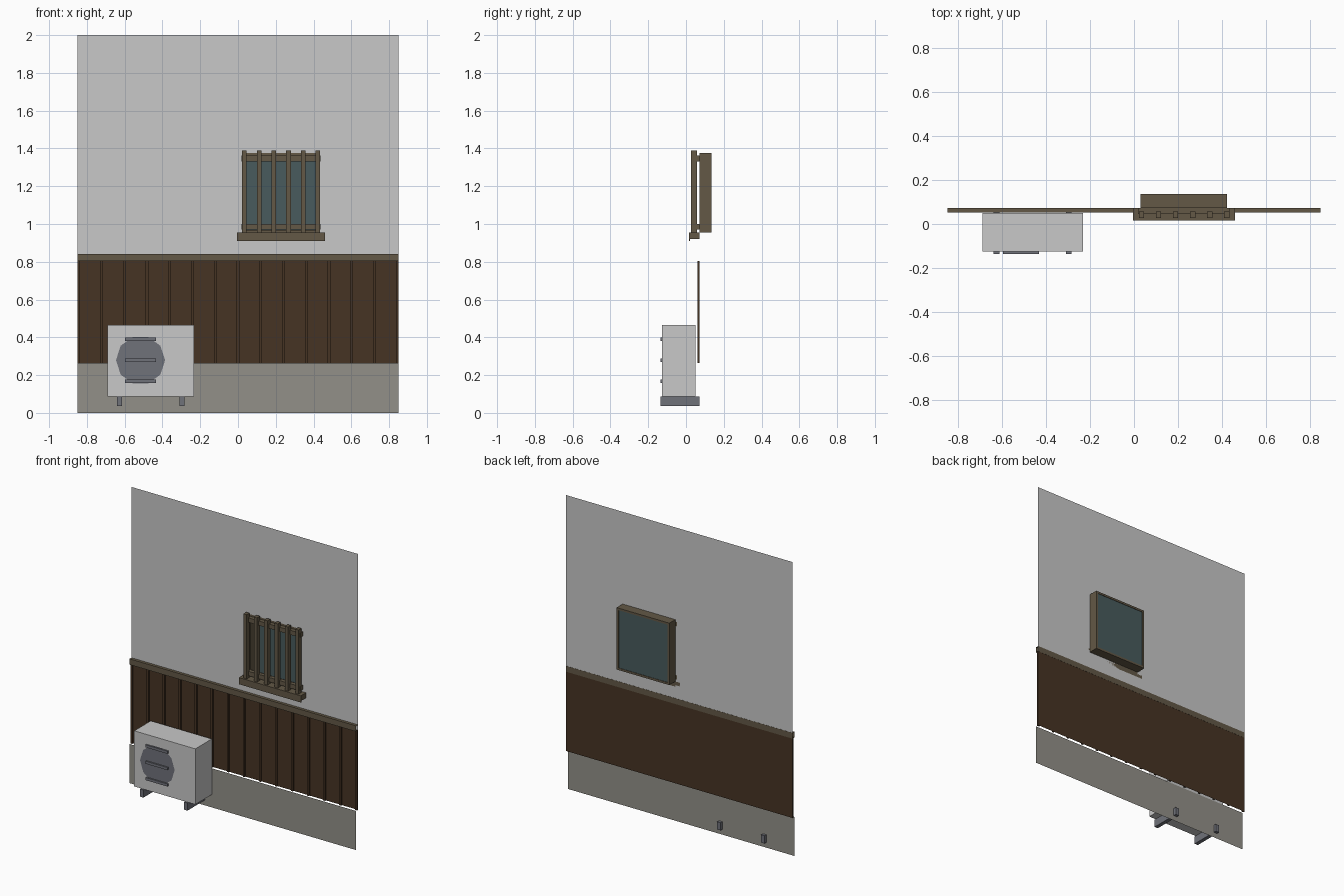
import bpy, bmesh, math
from mathutils import Matrix

cube = bpy.data.objects.get("Cube")
if cube:
    bpy.data.objects.remove(cube, do_unlink=True)


def material(name, r, g, b):
    m = bpy.data.materials.new(name)
    m.use_nodes = True
    m.diffuse_color = (r, g, b, 1)
    m.node_tree.nodes["Principled BSDF"].inputs["Base Color"].default_value = (r, g, b, 1)
    return m


plaster = material("light plaster", 0.58, 0.58, 0.58)
concrete = material("warm concrete", 0.29, 0.28, 0.25)
dark_wood = material("dark wood", 0.061, 0.034, 0.017)
frame_wood = material("weathered wood", 0.125, 0.098, 0.061)
glass = material("dull glass", 0.065, 0.105, 0.11)
metal = material("grey metal", 0.162, 0.168, 0.195)


def finish(name, bm, mat):
    me = bpy.data.meshes.new(name)
    bm.to_mesh(me)
    bm.free()
    me.materials.append(mat)
    ob = bpy.data.objects.new(name, me)
    bpy.context.collection.objects.link(ob)
    return ob


def box(name, xs, ys, zs, mat, open_sides=""):
    """Box between pairs of limits; open_sides drops end faces along an axis, e.g. 'x'."""
    bm = bmesh.new()
    size = [b - a for a, b in (xs, ys, zs)]
    mid = [(a + b) / 2 for a, b in (xs, ys, zs)]
    bmesh.ops.create_cube(bm, size=1, matrix=Matrix.Translation(mid) @ Matrix.Diagonal((*size, 1)))
    bm.normal_update()
    drop = [f for f in bm.faces if any(abs(f.normal["xyz".index(a)]) > 0.9 for a in open_sides)]
    bmesh.ops.delete(bm, geom=drop, context="FACES")
    return finish(name, bm, mat)


def sheet(name, y, rects, mat):
    """Thin upright surface facing the front, made of rectangles (x0, x1, z0, z1)."""
    bm = bmesh.new()
    for x0, x1, z0, z1 in rects:
        bm.faces.new([bm.verts.new((x, y, z)) for x, z in ((x0, z0), (x1, z0), (x1, z1), (x0, z1))])
    bmesh.ops.remove_doubles(bm, verts=bm.verts, dist=1e-4)
    return finish(name, bm, mat)


HALF = 0.85
WALL_Y, BASE_Y, BACK_Y = 0.072, 0.052, 0.136
PANEL_Z, TRIM_Z = 0.265, 0.805
WX0, WX1, WZ0, WZ1 = 0.03, 0.425, 0.955, 1.375

# Upper wall with a window opening
sheet("upper_wall", WALL_Y, [
    (-HALF, WX0, TRIM_Z, 2), (WX1, HALF, TRIM_Z, 2),
    (WX0, WX1, TRIM_Z, WZ0), (WX0, WX1, WZ1, 2)], plaster)

# Foundation, wainscot and its battens
sheet("foundation", BASE_Y, [(-HALF, HALF, 0, PANEL_Z)], concrete)
sheet("wainscot_panel", WALL_Y, [(-HALF, HALF, PANEL_Z, TRIM_Z)], dark_wood)
BATTENS, BATTEN_W = 15, 0.014
for i in range(BATTENS):
    x = -HALF + i * (2 * HALF - BATTEN_W) / (BATTENS - 1)
    box(f"batten_{i + 1}", (x, x + BATTEN_W), (0.062, WALL_Y - 0.0005), (PANEL_Z, TRIM_Z), dark_wood)
box("wainscot_cap", (-HALF, HALF), (BASE_Y, WALL_Y + 0.001), (0.803, 0.842), frame_wood, "x")

# Window casing: four boards around a recessed pane
T = 0.014
box("casing_left", (WX1 - T, WX1), (WALL_Y, BACK_Y), (WZ0, WZ1), frame_wood)
box("casing_right", (WX0, WX0 + T), (WALL_Y, BACK_Y), (WZ0, WZ1), frame_wood)
box("casing_top", (WX0 + T, WX1 - T), (WALL_Y, BACK_Y), (WZ1 - T, WZ1), frame_wood)
box("casing_bottom", (WX0 + T, WX1 - T), (WALL_Y, BACK_Y), (WZ0, WZ0 + T), frame_wood)
box("window_pane", (WX0 + T, WX1 - T), (BACK_Y - 0.008, BACK_Y - 0.003), (WZ0 + T, WZ1 - T), glass)

# Sill with a front lip
box("window_sill", (-0.005, 0.46), (0.021, WALL_Y), (0.92, 0.955), frame_wood)
box("sill_lip", (-0.005, 0.46), (0.016, 0.021), (0.91, 0.955), frame_wood)

# Window grille: two rails behind six upright bars
for name, z in (("lower_rail", 0.97), ("upper_rail", 1.332)):
    box(name, (0.018, 0.436), (0.045, WALL_Y), (z, z + 0.03), frame_wood)
for i in range(6):
    x = 0.034 + i * 0.0778
    box(f"grille_bar_{i + 1}", (x - 0.012, x + 0.012), (0.027, 0.058), (0.95, 1.39), frame_wood)

# Outdoor cooling unit
FRONT_Y = -0.126
box("unit_body", (-0.69, -0.232), (FRONT_Y, BASE_Y - 0.001), (0.088, 0.465), plaster)
bm = bmesh.new()
place = Matrix.Translation((-0.516, FRONT_Y - 0.001, 0.279)) @ Matrix.Rotation(math.pi / 2, 4, "X")
bmesh.ops.create_circle(bm, cap_ends=True, segments=10, radius=0.13,
                        matrix=place @ Matrix.Rotation(math.pi / 2, 4, "Z"))
finish("fan_disc", bm, metal)
for i in range(3):
    z = 0.168 + i * 0.111
    box(f"fan_slat_{i + 1}", (-0.598, -0.434), (-0.136, FRONT_Y), (z - 0.009, z + 0.009), metal)
for side, x in (("right", -0.627), ("left", -0.297)):
    box(f"unit_foot_{side}", (x - 0.013, x + 0.013), (-0.136, 0.072), (0.036, 0.088), metal)
